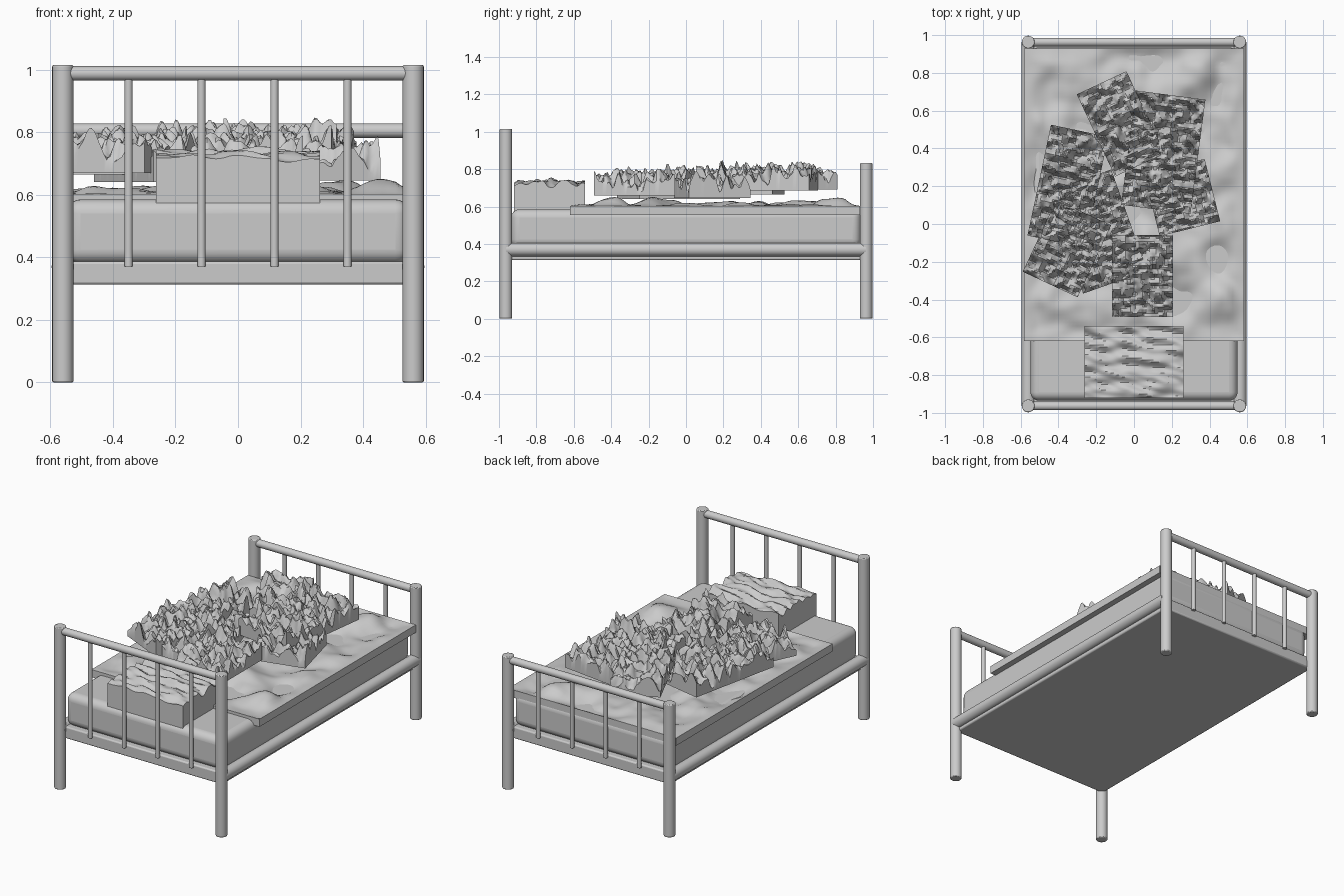
import bpy, math
from mathutils import Vector, noise

if "Cube" in bpy.data.objects:
    bpy.data.objects.remove(bpy.data.objects["Cube"])


def finish(ob, name, bevel=0, segs=2):
    ob.name = name
    if bevel:
        m = ob.modifiers.new("bevel", 'BEVEL')
        m.width, m.segments, m.limit_method = bevel, segs, 'ANGLE'
    bpy.ops.object.select_all(action='DESELECT')
    ob.select_set(True)
    bpy.context.view_layer.objects.active = ob
    bpy.ops.object.shade_smooth_by_angle(angle=math.radians(35))
    return ob


def rod(name, a, b, r, bevel=0):
    a, b = Vector(a), Vector(b)
    d = b - a
    bpy.ops.mesh.primitive_cylinder_add(vertices=24, radius=r, depth=d.length, location=(a + b) / 2,
                                        rotation=d.to_track_quat('Z', 'Y').to_euler())
    return finish(bpy.context.object, name, bevel)


def box(name, lo, hi, bevel=0, segs=2):
    lo, hi = Vector(lo), Vector(hi)
    bpy.ops.mesh.primitive_cube_add(size=1, location=(lo + hi) / 2)
    ob = bpy.context.object
    ob.scale = hi - lo
    bpy.ops.object.transform_apply(location=False, rotation=False, scale=True)
    return finish(ob, name, bevel, segs)


def cloth(name, cx, cy, w, d, base, rot, height, step):
    """Closed slab whose top is a height field."""
    nx, ny = round(w / step), round(d / step)
    verts, faces = [], []
    for top in (1, 0):
        for j in range(ny + 1):
            for i in range(nx + 1):
                x, y = w * (i / nx - .5), d * (j / ny - .5)
                verts.append((x, y, height(x, y) if top else 0))
    n, row = (nx + 1) * (ny + 1), nx + 1
    for j in range(ny):
        for i in range(nx):
            a = j * row + i
            q = (a, a + 1, a + row + 1, a + row)
            faces += [q, tuple(n + k for k in reversed(q))]
    ring = [i for i in range(nx)] + [j * row + nx for j in range(ny)]
    ring += [ny * row + i for i in range(nx, 0, -1)] + [j * row for j in range(ny, 0, -1)]
    for a, b in zip(ring, ring[1:] + ring[:1]):
        faces.append((b, a, a + n, b + n))
    me = bpy.data.meshes.new(name)
    me.from_pydata(verts, [], faces)
    ob = bpy.data.objects.new(name, me)
    bpy.context.collection.objects.link(ob)
    ob.location = (cx, cy, base)
    ob.rotation_euler.z = math.radians(rot)
    return finish(ob, name)


# Head and foot ends: posts, top rail and bars
for end, y, h in (("head", -.963, 1.015), ("foot", .963, .832)):
    for s in (-1, 1):
        rod(end + "_post", (s * .56, y, 0), (s * .56, y, h), .034, .005)
    rod(end + "_top_rail", (-.56, y, h - .027), (.56, y, h - .027), .023)
    for k in range(4):
        x = -.35 + k * .7 / 3
        rod(end + "_bar", (x, y, .37), (x, y, h - .03), .013)

# Side rails, base slab and mattress
for s in (-1, 1):
    rod("side_rail", (s * .56, -.963, .37), (s * .56, .963, .37), .036)
box("bed_base", (-.56, -.955, .313), (.56, .955, .387), .008)
box("mattress", (-.548, -.935, .38), (.548, .935, .585), .045, 6)

# Blanket with broad soft folds
def blanket_height(x, y):
    edge = min(1, (.583 - abs(x)) / .08, (.775 - abs(y)) / .08)
    n = noise.noise((x * 4.5, y * 4.5, 3.1)) + .3 * noise.noise((x * 10, y * 10, 7))
    return .048 + .062 * n * max(0, edge)

cloth("blanket", 0, .155, 1.166, 1.55, .555, 0, blanket_height, .02)

# Pillow with shallow creases running across
cloth("pillow", 0, -.73, .525, .38, .56, 0,
      lambda x, y: .15 + .035 * noise.noise((x * 8 + 1.3, y * 24 + x * 4, 2.2))
      + .02 * math.cos(3 * x) * math.cos(4 * y), .01)

# Heap of crumpled clothes: centre x, y, width, depth, base z, turn
clothes = [
    (-.07, .53, .29, .48, .69, 25),
    (.155, .38, .37, .61, .685, -7.5),
    (.255, .14, .33, .34, .645, 14),
    (-.35, .20, .31, .60, .665, -12),
    (-.355, -.13, .32, .42, .67, -25),
    (-.195, -.04, .36, .57, .64, 19.5),
    (.045, -.275, .325, .435, .66, 0),
]
for k, (cx, cy, w, d, z, rot) in enumerate(clothes):
    def crumple(x, y, k=k):
        n = noise.noise((x * 18 + k * 5.3, y * 26 + k, k * 2.7 + .4))
        n += .35 * noise.noise((x * 40, y * 45, k + .6))
        return max(.02, .077 + .095 * n)
    cloth("crumpled_garment", cx, cy, w, d, z, rot, crumple, .009)
